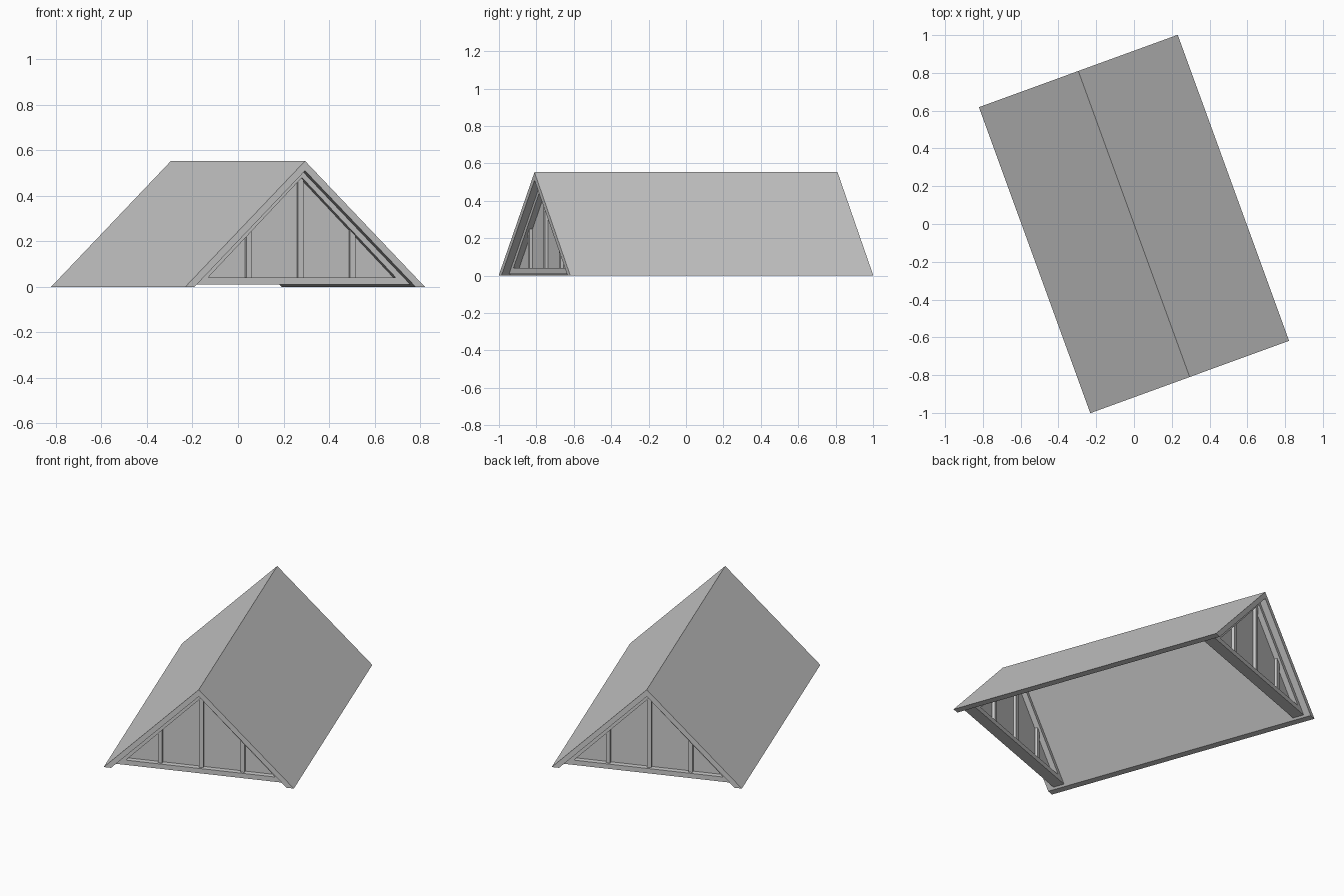
import bpy, bmesh, math

if "Cube" in bpy.data.objects:
    bpy.data.objects.remove(bpy.data.objects["Cube"])

TURN = math.radians(20)      # whole roof is turned about z
HALF_L, HALF_W, RIDGE = 0.862, 0.56, 0.553
T = 0.043                    # roof thickness measured along x


def prism(name, profile, y0, y1):
    """Extrude an (x, z) profile from y0 to y1, then turn it with the roof."""
    bm = bmesh.new()
    face = bm.faces.new([bm.verts.new((x, y0, z)) for x, z in profile])
    ext = bmesh.ops.extrude_face_region(bm, geom=[face])
    moved = [v for v in ext["geom"] if isinstance(v, bmesh.types.BMVert)]
    bmesh.ops.translate(bm, vec=(0, y1 - y0, 0), verts=moved)
    bmesh.ops.recalc_face_normals(bm, faces=bm.faces)
    me = bpy.data.meshes.new(name)
    bm.to_mesh(me)
    bm.free()
    ob = bpy.data.objects.new(name, me)
    ob.rotation_euler.z = TURN
    bpy.context.collection.objects.link(ob)
    return ob


# Roof: one chevron profile, cut flat at the eaves
iw, ih = HALF_W - T, RIDGE - T
prism("roof", [(-HALF_W, 0), (0, RIDGE), (HALF_W, 0),
               (iw, 0), (0, ih), (-iw, 0)], -HALF_L, HALF_L)

# Gable frame dimensions
BOTTOM, SILL = 0.01, 0.04
ow = iw * (1 - BOTTOM / ih)  # outer half width at the bottom
sw = 0.44                    # opening half width at the sill
top = 0.48                   # opening apex


def slope_z(x):
    return SILL + (top - SILL) * (1 - abs(x) / sw)


for end, s in (("front", -1), ("back", 1)):
    def at(d):
        return s * (HALF_L - d)

    # Rafters and bottom chord
    for side, m in (("left", -1), ("right", 1)):
        prism(f"{end}_{side}_rafter",
              [(0, top), (0, ih), (m * ow, BOTTOM), (m * sw, SILL)],
              at(0.04), at(0.11))
    prism(f"{end}_bottom_chord",
          [(-ow, BOTTOM), (ow, BOTTOM), (sw, SILL), (-sw, SILL)],
          at(0.04), at(0.11))

    # Thin wall panel in the middle of the frame
    prism(f"{end}_panel", [(-sw, SILL), (sw, SILL), (0, top)],
          at(0.073), at(0.077))

    # Vertical studs, tops trimmed to the rafters
    h = 0.012
    for label, x in (("left", -0.243), ("centre", 0), ("right", 0.243)):
        pts = [(x + h, SILL), (x + h, slope_z(x + h))]
        if x == 0:
            pts.append((0, top))
        pts += [(x - h, slope_z(x - h)), (x - h, SILL)]
        prism(f"{end}_{label}_stud", pts, at(0.055), at(0.095))
